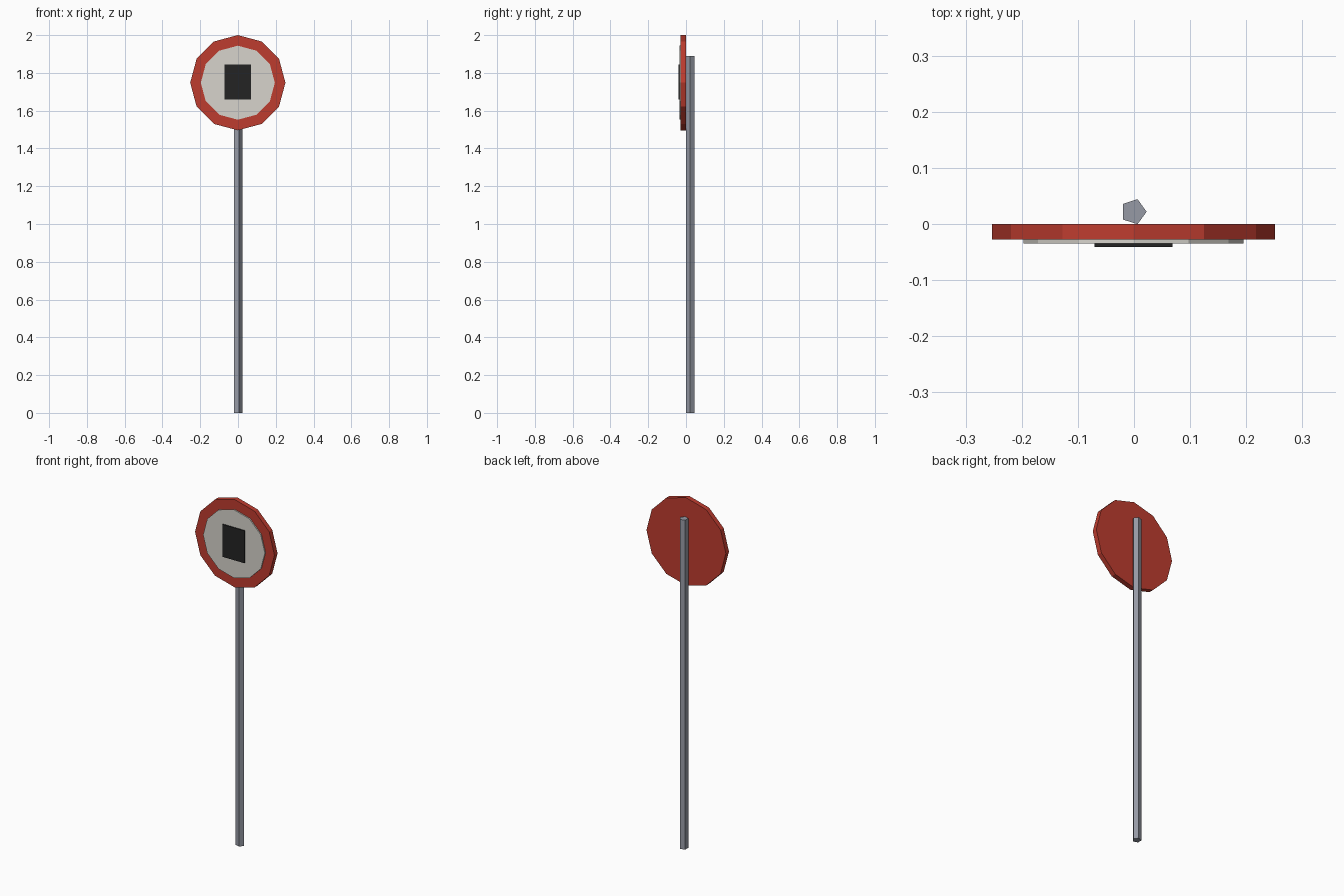
import bpy, bmesh, math
from mathutils import Matrix

if "Cube" in bpy.data.objects:
    bpy.data.objects.remove(bpy.data.objects["Cube"])

def material(name, rgb):
    m = bpy.data.materials.new(name)
    m.diffuse_color = (*[(c / 255 / 12.92) if c < 11 else ((c / 255 + 0.055) / 1.055) ** 2.4 for c in rgb], 1)
    m.use_nodes = True
    m.node_tree.nodes["Principled BSDF"].inputs["Base Color"].default_value = m.diffuse_color
    return m

red = material("red", (190, 60, 47))
white = material("off_white", (215, 212, 204))
black = material("black", (36, 36, 36))
grey = material("metal_grey", (150, 154, 165))

def finish(name, bm, mat):
    bmesh.ops.recalc_face_normals(bm, faces=bm.faces)
    mesh = bpy.data.meshes.new(name)
    bm.to_mesh(mesh)
    bm.free()
    mesh.materials.append(mat)
    bpy.context.collection.objects.link(bpy.data.objects.new(name, mesh))

def prism(name, sides, radius, depth, centre, mat, facing_front=False):
    """Flat-sided cylinder with a corner on +x, upright or facing the front."""
    bm = bmesh.new()
    ring = [bm.verts.new((radius * math.cos(i * math.tau / sides),
                          radius * math.sin(i * math.tau / sides), -depth / 2)) for i in range(sides)]
    base = bm.faces.new(ring)
    top = bmesh.ops.extrude_face_region(bm, geom=[base], use_keep_orig=True)["geom"]
    bmesh.ops.translate(bm, verts=[g for g in top if isinstance(g, bmesh.types.BMVert)], vec=(0, 0, depth))
    turn = Matrix.Rotation(math.pi / 2, 4, 'X') if facing_front else Matrix()
    bmesh.ops.transform(bm, matrix=Matrix.Translation(centre) @ turn, verts=bm.verts)
    finish(name, bm, mat)

CX, CZ = -0.001, 1.748

# Five-sided pole behind the sign
prism("pole", 5, 0.0235, 1.89, (CX, 0.0219, 0.945), grey)

# Twelve-sided sign disc and its raised white face
prism("sign_disc", 12, 0.252, 0.028, (CX, -0.014, CZ), red, True)
prism("sign_face", 12, 0.196, 0.007, (CX, -0.0315, CZ), white, True)

# Dark rectangular plate on the face
bm = bmesh.new()
bmesh.ops.create_cube(bm, size=1, matrix=Matrix.Translation((CX, -0.038, 1.751))
                      @ Matrix.Diagonal((0.139, 0.006, 0.186, 1)))
finish("centre_plate", bm, black)
